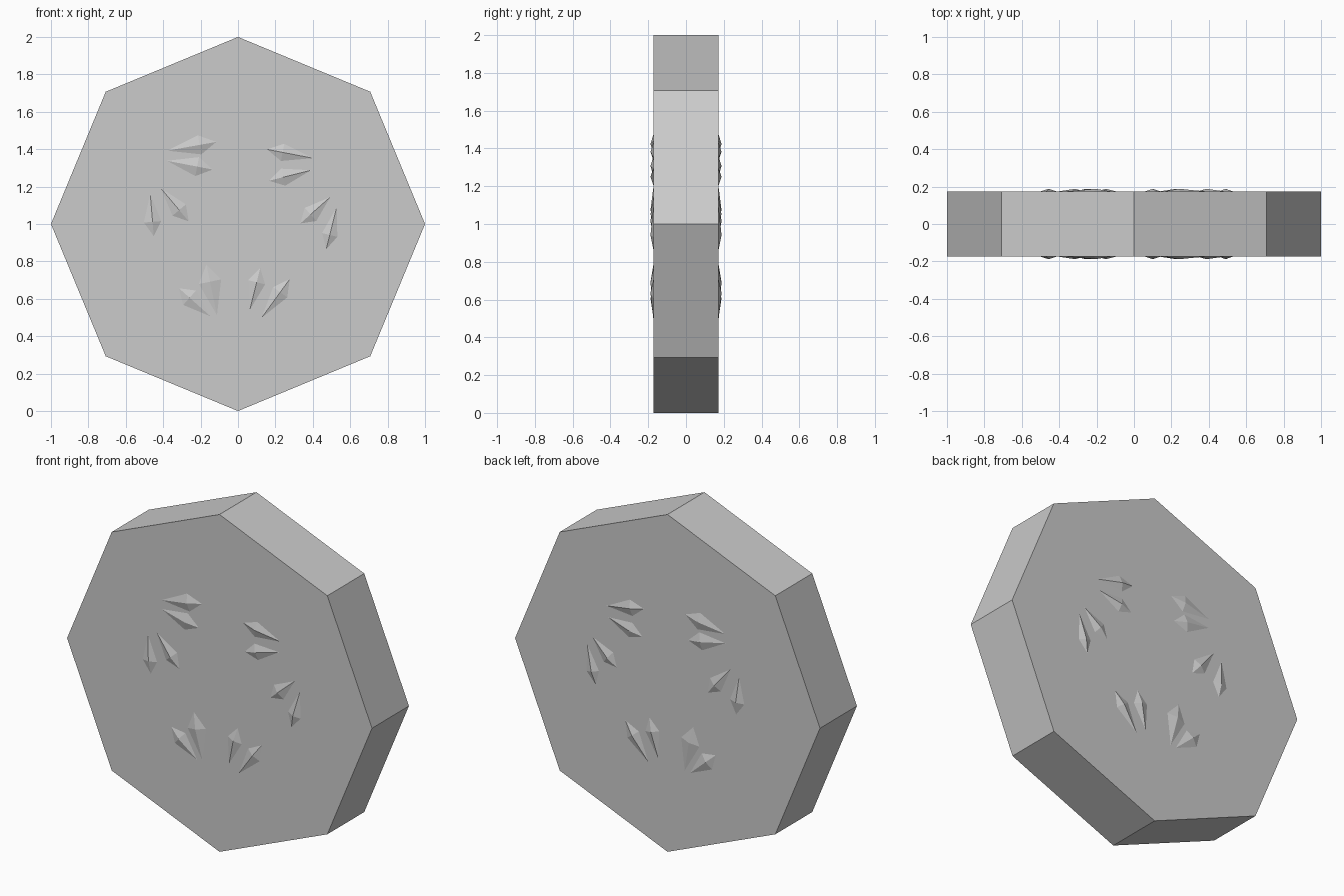
import bpy, bmesh
from math import pi
from mathutils import Vector

if "Cube" in bpy.data.objects:
    bpy.data.objects.remove(bpy.data.objects["Cube"])

HALF = 0.173     # half thickness of the slab
PEAK = 0.188     # top of the raised blades

# Octagonal slab standing on a corner
bpy.ops.mesh.primitive_cylinder_add(vertices=8, radius=1, depth=2 * HALF,
                                    location=(0, 0, 1), rotation=(pi / 2, 0, 0))
slab = bpy.context.object
slab.name = "octagon_slab"

# Raised blades: narrow tip (x, z), wide end (x, z), width
BLADES = [
    ("upper_left", (-0.39, 1.39), (-0.11, 1.44), 0.11),
    ("upper_left", (-0.39, 1.34), (-0.13, 1.29), 0.11),
    ("upper_right", (0.41, 1.35), (0.15, 1.40), 0.10),
    ("upper_right", (0.40, 1.29), (0.16, 1.23), 0.10),
    ("right", (0.50, 1.15), (0.33, 1.00), 0.10),
    ("right", (0.53, 1.10), (0.47, 0.86), 0.09),
    ("lower_right", (0.06, 0.53), (0.12, 0.77), 0.10),
    ("lower_right", (0.12, 0.49), (0.28, 0.71), 0.10),
    ("lower_left", (-0.11, 0.50), (-0.17, 0.79), 0.13),
    ("lower_left", (-0.14, 0.50), (-0.32, 0.66), 0.11),
    ("left", (-0.42, 1.20), (-0.26, 1.01), 0.10),
    ("left", (-0.47, 1.17), (-0.45, 0.93), 0.10),
]


def add_blade(bm, tip, end, width, side):
    """Low kite-shaped pyramid on one face of the slab."""
    tip, end = Vector(tip), Vector(end)
    axis = end - tip
    across = Vector((-axis.y, axis.x)).normalized() * width / 2
    mid = tip + axis * 0.66
    base = [bm.verts.new((p.x, side * (HALF - 0.001), p.y))
            for p in (tip, mid + across, end, mid - across)]
    apex = bm.verts.new((mid.x, side * PEAK, mid.y))
    bm.faces.new(base)
    for i in range(4):
        bm.faces.new((base[i], base[(i + 1) % 4], apex))


# One object per pair, the same on front and back
for place in dict.fromkeys(b[0] for b in BLADES):
    bm = bmesh.new()
    for name, tip, end, width in BLADES:
        if name == place:
            for side in (-1, 1):
                add_blade(bm, tip, end, width, side)
    bmesh.ops.recalc_face_normals(bm, faces=bm.faces)
    mesh = bpy.data.meshes.new(place + "_blades")
    bm.to_mesh(mesh)
    bm.free()
    bpy.context.collection.objects.link(bpy.data.objects.new(place + "_blades", mesh))
